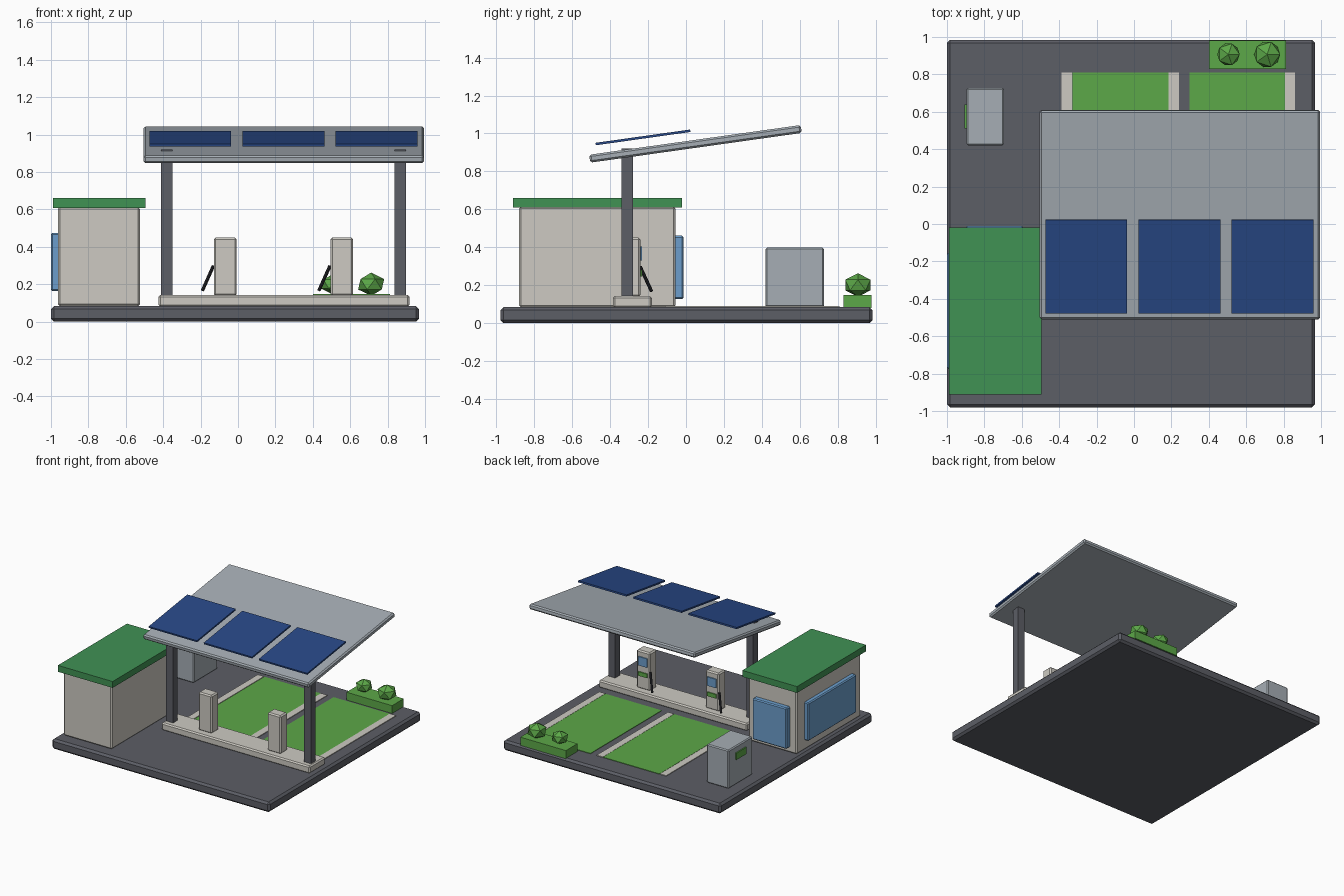
import bpy, bmesh, math
from mathutils import Vector

if "Cube" in bpy.data.objects:
    bpy.data.objects.remove(bpy.data.objects["Cube"])


def material(name, r, g, b):
    lin = [((c / 255 + 0.055) / 1.055) ** 2.4 for c in (r, g, b)]
    m = bpy.data.materials.new(name)
    m.diffuse_color = (*lin, 1)
    m.use_nodes = True
    m.node_tree.nodes["Principled BSDF"].inputs["Base Color"].default_value = m.diffuse_color
    return m


ASPHALT = material("asphalt_grey", 92, 94, 102)
METAL = material("light_metal", 166, 174, 181)
CREAM = material("warm_white", 205, 202, 194)
ROOF = material("roof_green", 64, 146, 84)
GREEN = material("bright_green", 92, 168, 72)
PANEL = material("solar_blue", 40, 72, 134)
GLASS = material("glass_blue", 108, 158, 204)
CABLE = material("cable_black", 46, 47, 52)


def finish(name, bm, mat, loc=(0, 0, 0), tilt=0):
    me = bpy.data.meshes.new(name)
    bm.to_mesh(me)
    bm.free()
    me.materials.append(mat)
    ob = bpy.data.objects.new(name, me)
    ob.location = loc
    ob.rotation_euler.x = tilt
    bpy.context.collection.objects.link(ob)
    return ob


def block(name, size, loc, mat, bevel=0, tilt=0):
    bm = bmesh.new()
    bmesh.ops.create_cube(bm, size=1)
    bmesh.ops.scale(bm, vec=size, verts=bm.verts)
    if bevel:
        bmesh.ops.bevel(bm, geom=bm.edges[:], offset=bevel, segments=1,
                        profile=0.5, affect='EDGES')
    return finish(name, bm, mat, loc, tilt)


def box(name, x, y, z, mat, bevel=0):
    """Box given by its (min, max) along each axis."""
    size = [b - a for a, b in (x, y, z)]
    mid = [(a + b) / 2 for a, b in (x, y, z)]
    return block(name, size, mid, mat, bevel)


def rod(name, a, b, radius, mat):
    a, b = Vector(a), Vector(b)
    bm = bmesh.new()
    bmesh.ops.create_cone(bm, cap_ends=True, segments=8, radius1=radius,
                          radius2=radius, depth=(b - a).length)
    rot = (b - a).to_track_quat('Z', 'Y').to_matrix()
    bmesh.ops.rotate(bm, matrix=rot, verts=bm.verts)
    return finish(name, bm, mat, (a + b) / 2)


# ground slab and raised island
box("base_slab", (-1.0, 0.967), (-0.98, 0.985), (0, 0.083), ASPHALT, 0.016)
box("island", (-0.425, 0.917), (-0.385, -0.18), (0.08, 0.142), CREAM, 0.01)

# parking bays with light edge strips
for i, (a, b) in enumerate([(-0.328, 0.186), (0.297, 0.808)]):
    box(f"bay_{i}", (a, b), (-0.11, 0.81), (0.08, 0.087), GREEN)
for i, a in enumerate([-0.388, 0.184, 0.806]):
    box(f"bay_strip_{i}", (a, a + 0.056), (-0.11, 0.81), (0.08, 0.0885), CREAM)

# tilted canopy, its columns and solar panels
TILT = math.radians(8)
block("canopy", (1.5, 1.127, 0.042), (0.245, 0.05, 0.945), METAL, 0.01, TILT)
for i, x in enumerate((-0.38, 0.867)):
    box(f"column_{i}", (x - 0.031, x + 0.031), (-0.34, -0.28), (0.12, 0.92), ASPHALT)
for i in range(3):
    block(f"solar_panel_{i}", (0.437, 0.504, 0.013),
          (-0.255 + 0.498 * i, -0.227, 0.979), PANEL, 0, TILT)

# chargers with screen, status strip and cable
for i, x in enumerate((-0.068, 0.555)):
    box(f"charger_{i}", (x - 0.061, x + 0.061), (-0.33, -0.24), (0.138, 0.45), CREAM, 0.01)
    box(f"charger_screen_{i}", (x - 0.04, x + 0.04), (-0.245, -0.231), (0.33, 0.402), GLASS)
    box(f"charger_strip_{i}", (x - 0.04, x + 0.04), (-0.245, -0.231), (0.245, 0.278), GREEN)
    rod(f"charger_cable_{i}", (x - 0.064, -0.242, 0.297),
        (x - 0.122, -0.182, 0.167), 0.009, CABLE)

# shop building
box("shop_walls", (-0.963, -0.525), (-0.88, -0.055), (0.083, 0.613), CREAM, 0.01)
box("shop_roof", (-0.99, -0.495), (-0.912, -0.02), (0.608, 0.66), ROOF)
box("shop_window", (-1.0, -0.955), (-0.775, -0.155), (0.163, 0.475), GLASS, 0.008)
box("shop_door", (-0.9, -0.59), (-0.065, -0.012), (0.125, 0.46), GLASS, 0.008)

# power cabinet with its badge plate
box("power_cabinet", (-0.895, -0.695), (0.42, 0.728), (0.083, 0.397), METAL, 0.008)
box("cabinet_badge", (-0.905, -0.89), (0.51, 0.64), (0.29, 0.345), GREEN)

# planter with two faceted bushes
box("planter", (0.4, 0.812), (0.83, 0.98), (0.08, 0.147), GREEN)
for i, (x, r) in enumerate([(0.505, 0.067), (0.712, 0.078)]):
    bm = bmesh.new()
    bmesh.ops.create_icosphere(bm, subdivisions=1, radius=r)
    bmesh.ops.scale(bm, vec=(1, 1, 0.8), verts=bm.verts)
    finish(f"bush_{i}", bm, GREEN, (x, 0.907, 0.2))
